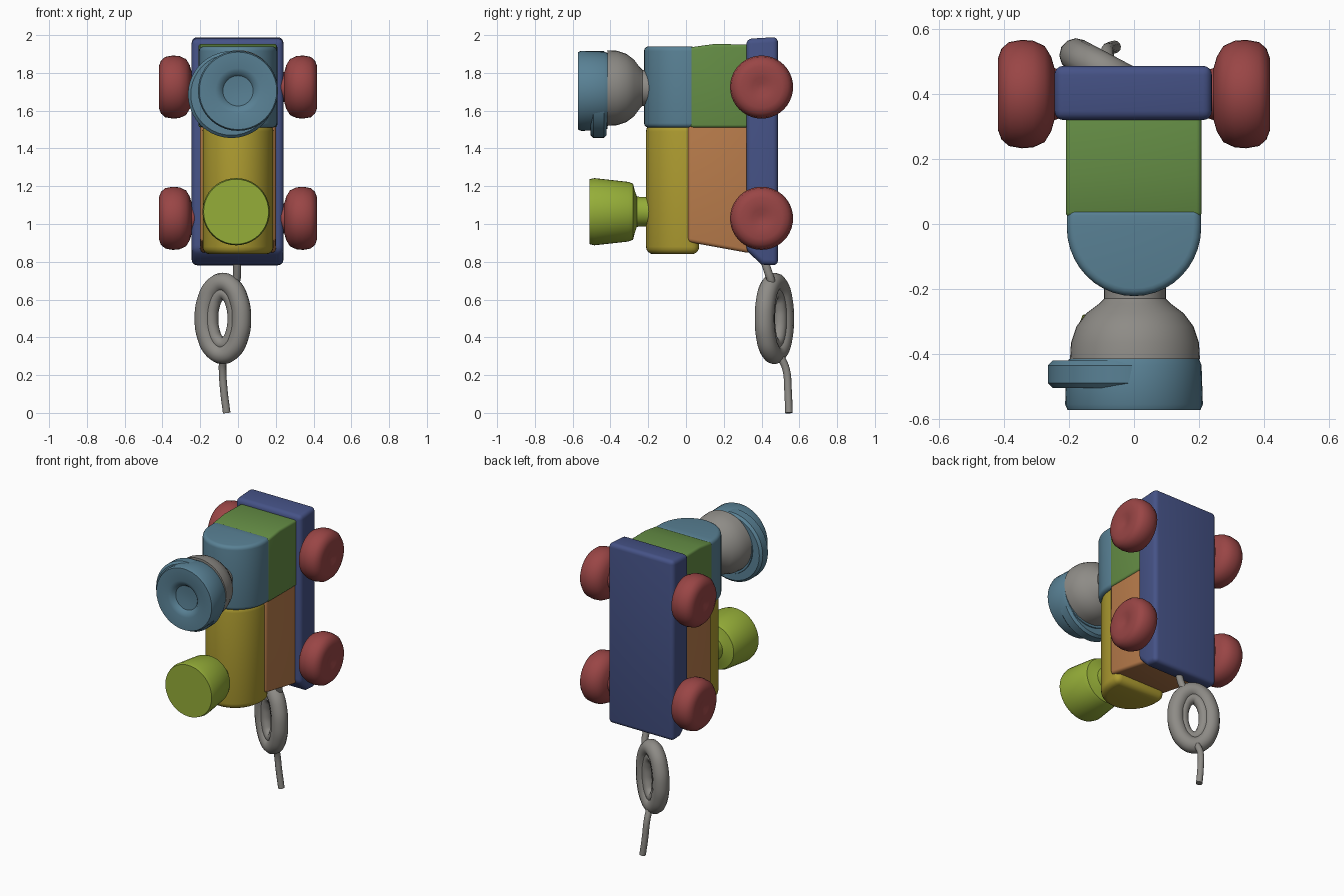
import bpy, bmesh
from math import sin, cos, pi, radians
from mathutils import Vector

if "Cube" in bpy.data.objects:
    bpy.data.objects.remove(bpy.data.objects["Cube"])

COLOURS = {
    "blue": (0.06, 0.085, 0.24), "red": (0.32, 0.06, 0.06), "green": (0.13, 0.27, 0.06),
    "sky": (0.10, 0.22, 0.30), "yellow": (0.42, 0.33, 0.03), "orange": (0.48, 0.20, 0.07),
    "lime": (0.30, 0.42, 0.04), "stone": (0.27, 0.26, 0.24),
}
MATS = {}
for key, rgb in COLOURS.items():
    MATS[key] = bpy.data.materials.new(key)
    MATS[key].diffuse_color = (*rgb, 1)


def finish(name, bm, colour=None, bevel=0.0, segments=4):
    bmesh.ops.recalc_face_normals(bm, faces=bm.faces)
    if bevel:
        sharp = [e for e in bm.edges if e.calc_face_angle(0) > radians(40)]
        bmesh.ops.bevel(bm, geom=sharp, offset=bevel, segments=segments,
                        profile=0.5, affect='EDGES', clamp_overlap=True)
    mesh = bpy.data.meshes.new(name)
    bm.to_mesh(mesh)
    bm.free()
    ob = bpy.data.objects.new(name, mesh)
    bpy.context.collection.objects.link(ob)
    if colour:
        mesh.materials.append(MATS[colour])
    bpy.ops.object.select_all(action='DESELECT')
    ob.select_set(True)
    bpy.context.view_layer.objects.active = ob
    bpy.ops.object.shade_smooth_by_angle(angle=radians(40))
    return ob


def prism(name, outline, axis, lo, hi, colour, bevel):
    """Extrude a 2D outline: (x, y) along z, or (y, z) along x."""
    bm = bmesh.new()
    place = (lambda p, t: (p[0], p[1], t)) if axis == 'z' else (lambda p, t: (t, p[0], p[1]))
    a = [bm.verts.new(place(p, lo)) for p in outline]
    b = [bm.verts.new(place(p, hi)) for p in outline]
    bm.faces.new(a)
    bm.faces.new(b)
    n = len(a)
    for i in range(n):
        j = (i + 1) % n
        bm.faces.new((a[i], a[j], b[j], b[i]))
    return finish(name, bm, colour, bevel)


def lathe(name, profile, centre, axis, colour=None, n=40):
    """Revolve (radius, distance) pairs about an axis through centre."""
    bm = bmesh.new()
    axis = Vector(axis)
    u = Vector((0, 0, 1))
    v = axis.cross(u)
    rings = []
    for r, t in profile:
        rings.append([bm.verts.new(Vector(centre) + axis * t + u * r * cos(2 * pi * i / n)
                                   + v * r * sin(2 * pi * i / n)) for i in range(n)])
    for a, b in zip(rings, rings[1:]):
        for i in range(n):
            j = (i + 1) % n
            bm.faces.new((a[i], a[j], b[j], b[i]))
    bm.faces.new(rings[0])
    bm.faces.new(rings[-1])
    return finish(name, bm, colour)


def cord(name, points, radius, cyclic=False):
    cu = bpy.data.curves.new(name, 'CURVE')
    cu.dimensions = '3D'
    cu.bevel_depth = radius
    cu.bevel_resolution = 4
    cu.use_fill_caps = True
    cu.resolution_u = 6
    sp = cu.splines.new('BEZIER')
    sp.bezier_points.add(len(points) - 1)
    for bp, p in zip(sp.bezier_points, points):
        bp.co = p
        bp.handle_left_type = bp.handle_right_type = 'AUTO'
    sp.use_cyclic_u = cyclic
    cu.materials.append(MATS["stone"])
    ob = bpy.data.objects.new(name, cu)
    bpy.context.collection.objects.link(ob)
    return ob


def cord_ring(name, rx, ry, rz, radius):
    """Oval loop of cord, turned slightly about the vertical."""
    angles = [2 * pi * i / 12 for i in range(12)]
    return cord(name, [(-0.08 + rx * cos(a), 0.468 - ry * cos(a), 0.5 + rz * sin(a))
                       for a in angles], radius, True)


def round_front(half, y_back, y_mid, y_front, n=20):
    """D-shaped outline: straight back, rounded towards -y."""
    arc = [(half * cos(pi * i / n), y_mid - (y_mid - y_front) * sin(pi * i / n))
           for i in range(n + 1)]
    return [(-half, y_back), (half, y_back)] + arc


# chassis
prism("chassis", [(0.32, 1.98), (0.487, 1.99), (0.487, 0.78), (0.40, 0.785), (0.32, 0.86)],
      'x', -0.245, 0.24, "blue", 0.028)

# cab: square lower block and rounded roof block
prism("cab_block", [(0.02, 1.51), (0.34, 1.51), (0.34, 1.95), (0.15, 1.953), (0.02, 1.935)],
      'x', -0.21, 0.208, "green", 0.016)
prism("cab_roof", round_front(0.207, 0.05, -0.01, -0.222), 'z', 1.51, 1.94, "sky", 0.024)

# boiler: square lower block and rounded upper block
prism("boiler_block", [(0.01, 0.905), (0.34, 0.845), (0.34, 1.53), (0.01, 1.53)],
      'x', -0.2, 0.2, "orange", 0.02)
prism("boiler_top", round_front(0.188, 0.07, -0.01, -0.212), 'z', 0.84, 1.53, "yellow", 0.04)

# wheels with short hubs meeting the chassis
tyre = [(0.07, -0.03), (0.08, 0.0), (0.115, 0.01), (0.148, 0.03), (0.164, 0.065), (0.167, 0.10),
        (0.16, 0.14), (0.14, 0.163), (0.11, 0.174), (0.05, 0.17), (0.02, 0.16)]
for side, tag in ((1, "right"), (-1, "left")):
    for z, end in ((1.725, "rear"), (1.03, "front")):
        lathe(f"{end}_{tag}_wheel", tyre, (side * 0.245, 0.4, z), (side, 0, 0), "red")

# large funnel: grey flared base, blue rim disc and offset flange
lathe("funnel_base", [(0.095, -0.06), (0.095, 0.015), (0.11, 0.03), (0.15, 0.06), (0.18, 0.10),
                      (0.197, 0.15), (0.20, 0.20)], (0.003, -0.215, 1.72), (0, -1, 0), "stone")
lathe("funnel_rim", [(0.20, 0.0), (0.208, 0.02), (0.212, 0.14), (0.205, 0.157), (0.12, 0.157),
                     (0.095, 0.148), (0.08, 0.13), (0.03, 0.125)],
      (0.0, -0.415, 1.705), (0, -1, 0), "sky")
lathe("funnel_flange", [(0.215, 0.0), (0.23, 0.015), (0.23, 0.07), (0.215, 0.085)],
      (-0.035, -0.42, 1.685), (0, -1, 0), "sky")

# small chimney
lathe("chimney", [(0.08, -0.02), (0.078, 0.03), (0.08, 0.06), (0.115, 0.072), (0.148, 0.08),
                  (0.158, 0.105), (0.178, 0.285), (0.172, 0.31)],
      (-0.01, -0.2, 1.065), (0, -1, 0), "lime")

# pull cord: two coils, link and tail
cord_ring("cord_loop", 0.098, 0.052, 0.19, 0.052)
cord_ring("cord_inner_loop", 0.06, 0.032, 0.135, 0.036)
cord("cord_link", [(-0.01, 0.41, 0.82), (-0.005, 0.43, 0.76), (-0.01, 0.45, 0.70),
                   (-0.04, 0.46, 0.64)], 0.022)
cord("cord_tail", [(-0.08, 0.5, 0.3), (-0.082, 0.53, 0.23), (-0.075, 0.54, 0.12),
                   (-0.06, 0.545, 0.0)], 0.02)

for m in bpy.data.materials:
    if m.users and not m.is_grease_pencil:
        m.use_nodes = True
        m.node_tree.nodes["Principled BSDF"].inputs["Base Color"].default_value = m.diffuse_color
